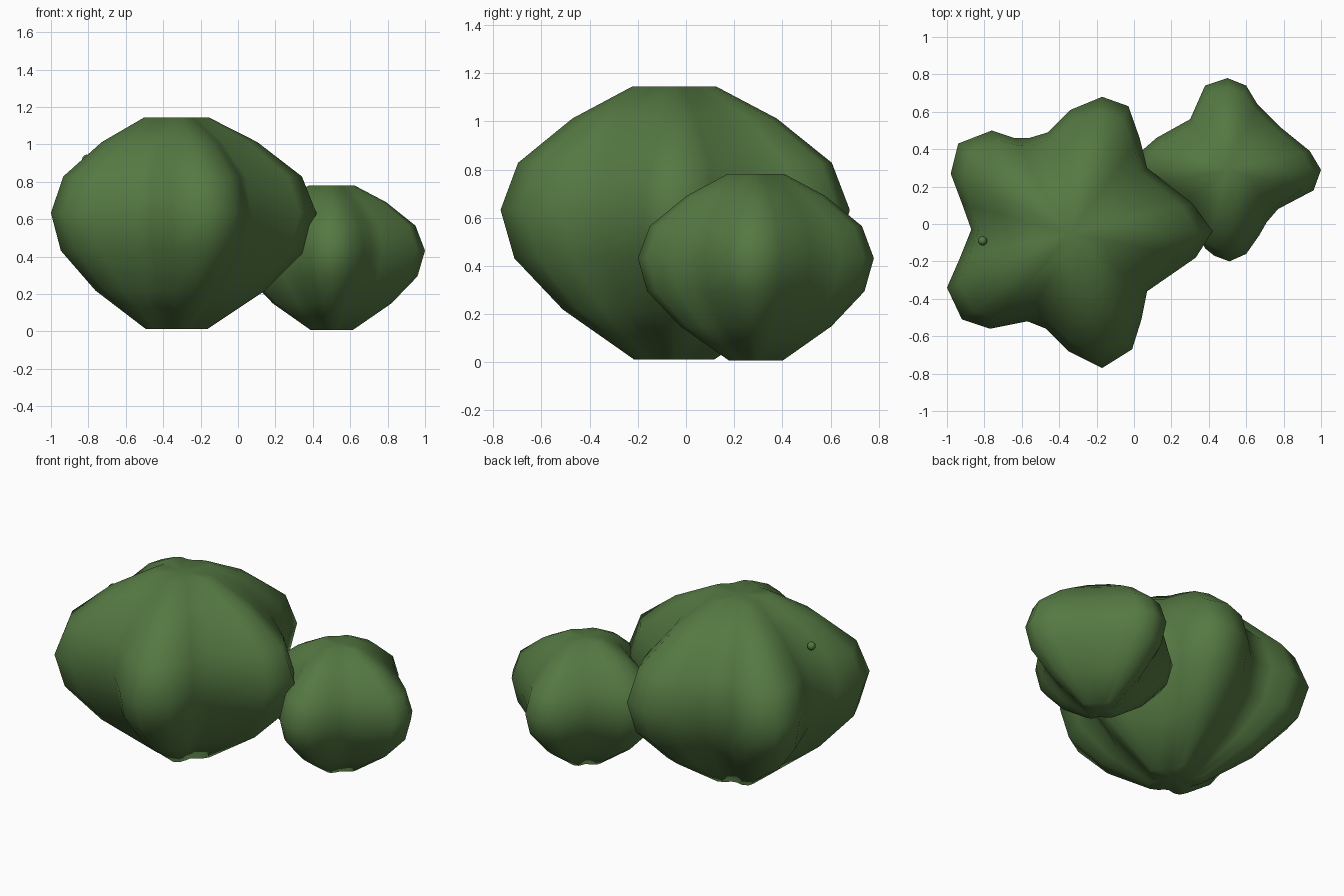
import bpy, bmesh, math
from mathutils import Vector

if "Cube" in bpy.data.objects:
    bpy.data.objects.remove(bpy.data.objects["Cube"])

leaf = bpy.data.materials.new("leaf green")
leaf.diffuse_color = (0.09, 0.19, 0.055, 1)
leaf.use_nodes = True
leaf.node_tree.nodes["Principled BSDF"].inputs["Base Color"].default_value = leaf.diffuse_color

# Shared side profile: (height fraction, radius fraction)
PROFILE = [(0.01, 0.23), (0.19, 0.64), (0.375, 0.92), (0.55, 1.0),
           (0.72, 0.91), (0.88, 0.60), (0.995, 0.25)]


def make_bush(name, centre, height, outline):
    """Loft a lobed plan outline along the shared bush profile."""
    bm = bmesh.new()
    cx, cy = centre
    mean = sum(math.hypot(x - cx, y - cy) for x, y in outline) / len(outline)
    rings = []
    for hz, k in PROFILE:
        ring = []
        for x, y in outline:
            d = Vector((x - cx, y - cy))
            # lobes fade a little toward the crown
            fade = 0.25 * max(0, (hz - 0.55) / 0.45)
            r = d.length * (1 - fade) + min(mean, d.length * 1.25) * fade
            d = d.normalized() * r * k
            ring.append(bm.verts.new((cx + d.x, cy + d.y, hz * height)))
        rings.append(ring)
    n = len(outline)
    for a, b in zip(rings, rings[1:]):
        for i in range(n):
            j = (i + 1) % n
            bm.faces.new((a[i], a[j], b[j], b[i]))
    # slightly dimpled crown and base
    top = bm.verts.new((cx, cy, height * 0.985))
    base = bm.verts.new((cx, cy, height * 0.02))
    for i in range(n):
        j = (i + 1) % n
        bm.faces.new((rings[-1][i], rings[-1][j], top))
        bm.faces.new((rings[0][j], rings[0][i], base))
    bmesh.ops.recalc_face_normals(bm, faces=bm.faces)
    finish(bm, name)


def finish(bm, name):
    for f in bm.faces:
        f.smooth = True
    me = bpy.data.meshes.new(name)
    bm.to_mesh(me)
    bm.free()
    me.materials.append(leaf)
    bpy.context.collection.objects.link(bpy.data.objects.new(name, me))


# Large five-lobed bush
make_bush("large_bush", (-0.34, -0.05), 1.15, [
    (0.42, -0.04), (0.31, 0.11), (0.07, 0.30), (0.03, 0.46), (-0.03, 0.63),
    (-0.17, 0.68), (-0.34, 0.61), (-0.46, 0.49), (-0.56, 0.46), (-0.64, 0.46),
    (-0.76, 0.50), (-0.94, 0.43), (-0.98, 0.27), (-0.92, 0.11), (-0.87, -0.03),
    (-0.93, -0.18), (-1.0, -0.34), (-0.92, -0.51), (-0.77, -0.56),
    (-0.57, -0.52), (-0.47, -0.56), (-0.35, -0.68), (-0.17, -0.77),
    (-0.01, -0.67), (0.04, -0.51), (0.07, -0.36), (0.33, -0.18)])

# Small four-lobed bush
make_bush("small_bush", (0.5, 0.29), 0.785, [
    (1.0, 0.29), (0.94, 0.39), (0.78, 0.52), (0.66, 0.64), (0.60, 0.74),
    (0.50, 0.78), (0.38, 0.74), (0.30, 0.56), (0.12, 0.46), (0.04, 0.39),
    (0.01, 0.29), (0.05, 0.19), (0.22, 0.08), (0.32, 0.0), (0.38, -0.13),
    (0.43, -0.17), (0.51, -0.20), (0.60, -0.16), (0.67, -0.06), (0.71, 0.01),
    (0.77, 0.08), (0.96, 0.18)])

# Tiny bud on the left side of the large bush
bm = bmesh.new()
bmesh.ops.create_uvsphere(bm, u_segments=10, v_segments=6, radius=0.025)
bmesh.ops.translate(bm, verts=bm.verts, vec=(-0.81, -0.09, 0.92))
finish(bm, "bud")
